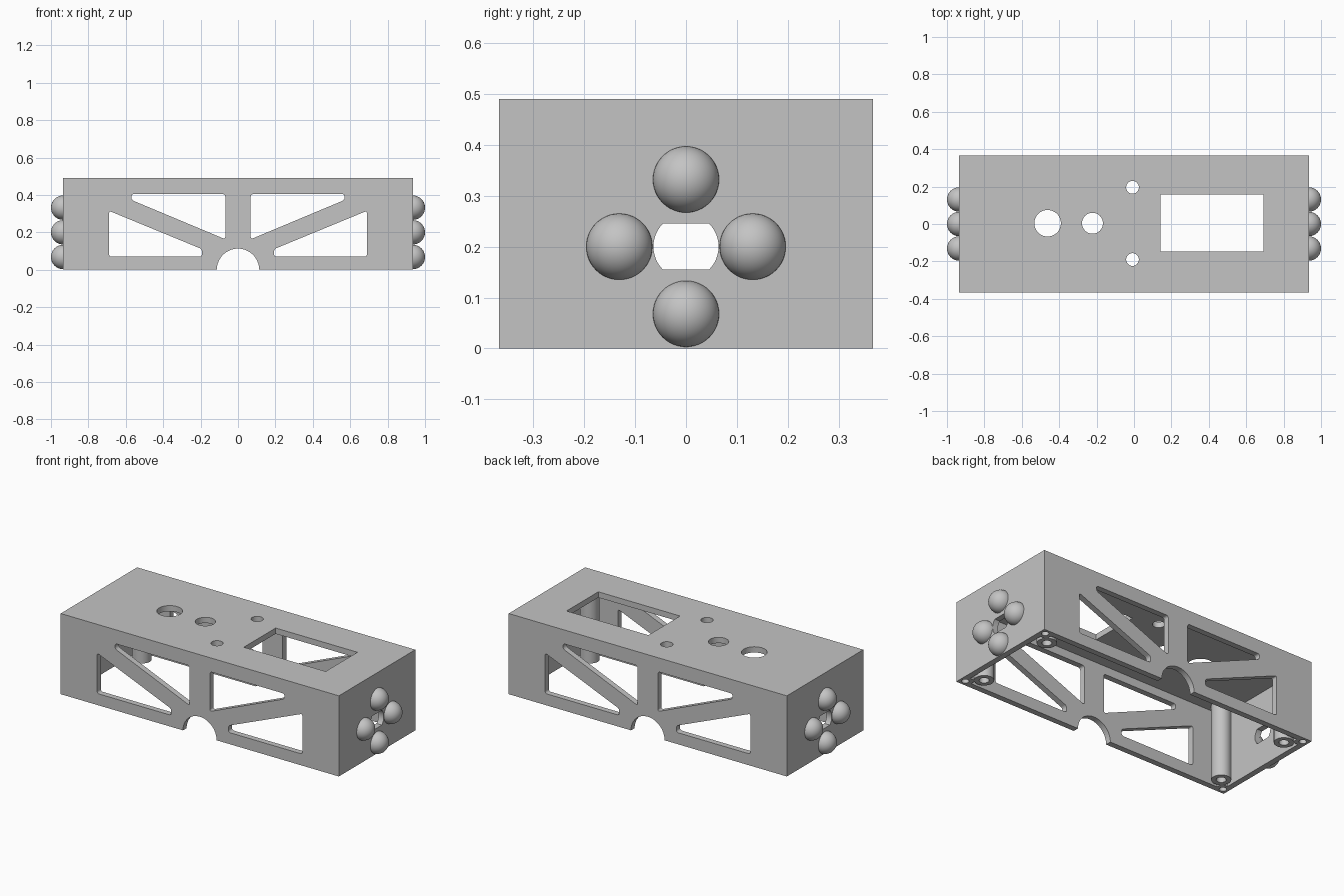
import bpy, bmesh, math
from mathutils import Matrix, Vector

if "Cube" in bpy.data.objects:
    bpy.data.objects.remove(bpy.data.objects["Cube"])

GREY = (0.55, 0.55, 0.55, 1)
mat = bpy.data.materials.new("plain grey")
mat.use_nodes = True
mat.diffuse_color = GREY
mat.node_tree.nodes["Principled BSDF"].inputs["Base Color"].default_value = GREY

HX, HY, H = 0.935, 0.367, 0.49     # half length, half width, height
WALL = 0.035
ENDS = (-1, 1)


def make_object(name, bm):
    mesh = bpy.data.meshes.new(name)
    bm.to_mesh(mesh)
    bm.free()
    mesh.materials.append(mat)
    obj = bpy.data.objects.new(name, mesh)
    bpy.context.collection.objects.link(obj)
    return obj


def prism(name, pts, axis, lo, hi, fillet=0):
    """Extrude a flat outline along an axis, with optional rounded corners."""
    place = {"x": lambda u, v: (lo, u, v),
             "y": lambda u, v: (u, lo, v),
             "z": lambda u, v: (u, v, lo)}[axis]
    bm = bmesh.new()
    bm.faces.new([bm.verts.new(place(u, v)) for u, v in pts])
    if fillet:
        bmesh.ops.bevel(bm, geom=bm.verts[:], offset=fillet, segments=5,
                        profile=0.5, affect='VERTICES')
    grown = bmesh.ops.extrude_face_region(bm, geom=bm.faces[:])["geom"]
    shift = Vector([(hi - lo) * (axis == a) for a in "xyz"])
    bmesh.ops.translate(bm, vec=shift,
                        verts=[g for g in grown if isinstance(g, bmesh.types.BMVert)])
    bmesh.ops.recalc_face_normals(bm, faces=bm.faces[:])
    return make_object(name, bm)


def rect(x0, x1, y0, y1):
    return [(x0, y0), (x1, y0), (x1, y1), (x0, y1)]


def circle(cx, cy, r, n=48):
    return [(cx + r * math.cos(math.tau * i / n),
             cy + r * math.sin(math.tau * i / n)) for i in range(n)]


def combine(target, tool, operation='DIFFERENCE'):
    tool.hide_render = True
    mod = target.modifiers.new("combine", 'BOOLEAN')
    mod.operation, mod.solver, mod.object = operation, 'EXACT', tool
    bpy.context.view_layer.objects.active = target
    bpy.ops.object.modifier_apply(modifier=mod.name)
    bpy.data.objects.remove(tool)


# Housing shell, open underneath, with solid inner corners
housing = prism("housing", rect(-HX, HX, -HY, HY), "z", 0, H)
ix, iy, c = HX - WALL, HY - WALL, 0.04
cavity = []
for sx, sy in ((1, 1), (-1, 1), (-1, -1), (1, -1)):
    corner = [(sx * ix, sy * (iy - c)), (sx * (ix - c), sy * (iy - c)),
              (sx * (ix - c), sy * iy)]
    cavity += corner if sx * sy > 0 else corner[::-1]
combine(housing, prism("cavity", cavity, "z", -0.1, H - WALL))

# Corner posts with screw holes, and pin holes in the corners
for sx in ENDS:
    for sy in ENDS:
        px, py = sx * (HX - 0.106), sy * (HY - 0.106)
        combine(housing, prism("post", circle(px, py, 0.054), "z", 0, H - 0.01), 'UNION')
        combine(housing, prism("screw_hole", circle(px, py, 0.027, 32), "z", -0.1, 0.25))
        qx, qy = sx * (HX - 0.034), sy * (HY - 0.034)
        combine(housing, prism("pin_hole", circle(qx, qy, 0.02, 32), "z", -0.1, 0.25))

# Truss windows through both long walls
lower = [(0.192, 0.07), (0.69, 0.07), (0.69, 0.315), (0.192, 0.11)]
upper = [(0.068, 0.163), (0.57, 0.373), (0.57, 0.405), (0.068, 0.405)]
for s in ENDS:
    for outline in (lower, upper):
        combine(housing, prism("window", [(s * u, v) for u, v in outline],
                               "y", -0.5, 0.5, fillet=0.014))

# Half-round notch in the bottom edge
combine(housing, prism("notch", circle(0, 0, 0.113, 64), "y", -0.5, 0.5))

# Double-flat shaft hole through both ends
flat = 0.045
shaft = [(u, 0.2 + max(-flat, min(flat, v))) for u, v in circle(0, 0, 0.064)]
a = math.asin(flat / 0.064)
arc = [-a + 2 * a * i / 12 for i in range(13)]
shaft = [(0.064 * math.cos(t + k), 0.2 + 0.064 * math.sin(t + k))
         for k in (0, math.pi) for t in arc]
combine(housing, prism("shaft_hole", shaft, "x", -1.2, 1.2))

# Openings in the top plate
combine(housing, prism("display_opening", rect(0.143, 0.693, -0.148, 0.157),
                       "z", H - 0.1, H + 0.1))
for x, y, r in ((-0.462, 0.004, 0.071), (-0.222, 0.004, 0.056),
                (-0.008, 0.196, 0.034), (-0.008, -0.19, 0.034)):
    combine(housing, prism("top_hole", circle(x, y, r), "z", H - 0.1, H + 0.1))

# Four domes on each end
domes = []
for s in ENDS:
    for i, (dy, dz) in enumerate(((0, 0.132), (0.131, 0), (0, -0.132), (-0.131, 0))):
        bm = bmesh.new()
        bmesh.ops.create_uvsphere(bm, u_segments=48, v_segments=24, radius=0.065)
        bmesh.ops.bisect_plane(bm, geom=bm.verts[:] + bm.edges[:] + bm.faces[:],
                               plane_co=(0, 0, 0), plane_no=(s, 0, 0), clear_inner=True)
        bmesh.ops.transform(bm, verts=bm.verts[:],
                            matrix=Matrix.Translation((s * HX, dy, 0.2 + dz)))
        side = "left" if s > 0 else "right"
        domes.append(make_object(f"{side}_dome_{i + 1}", bm))

# Smooth the round surfaces, keep the edges sharp
bpy.ops.object.select_all(action='DESELECT')
for obj in [housing] + domes:
    obj.select_set(True)
bpy.context.view_layer.objects.active = housing
bpy.ops.object.shade_smooth_by_angle(angle=math.radians(30))
